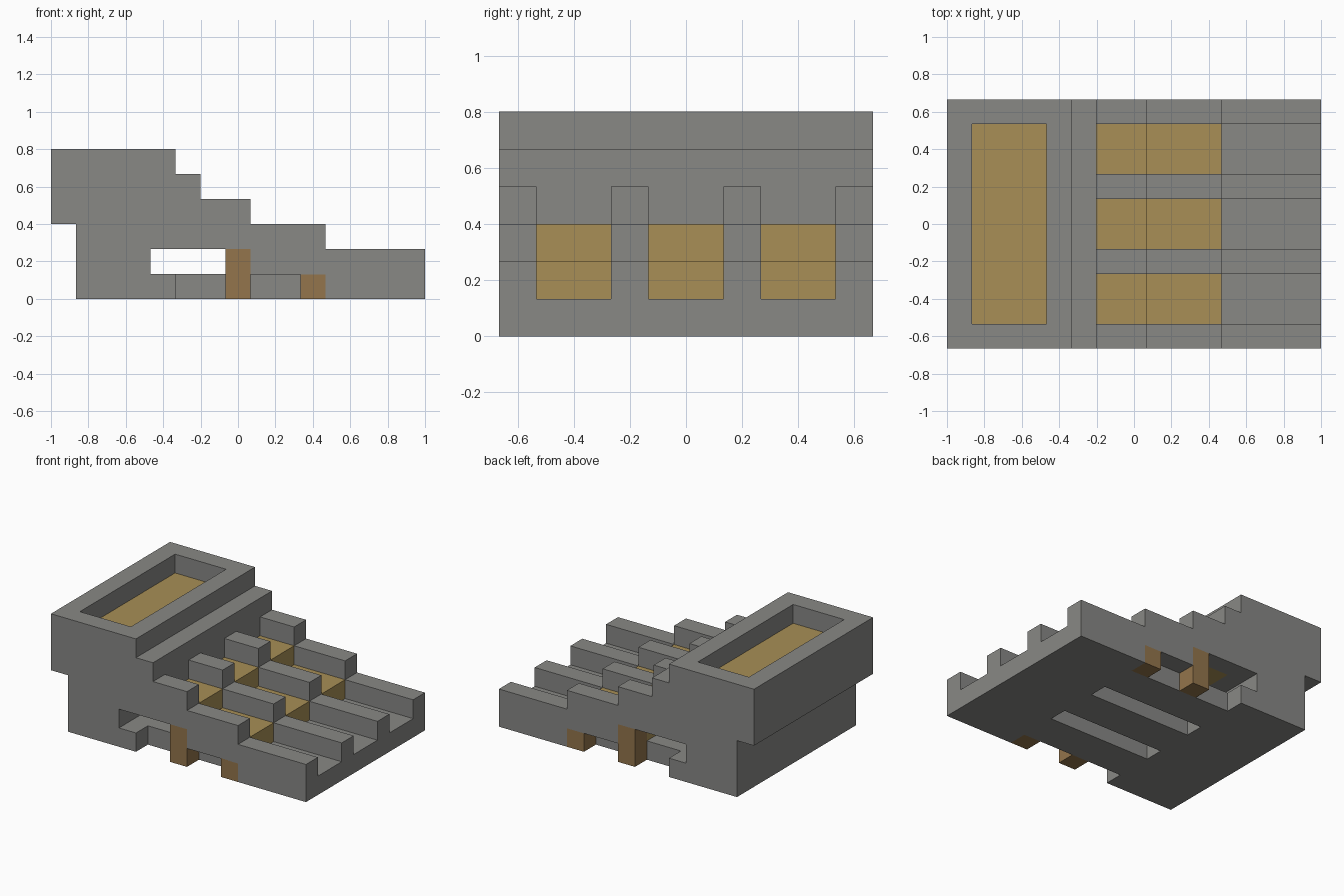
import bpy, bmesh
from mathutils import Vector

U = 2 / 15  # one block

cube = bpy.data.objects.get("Cube")
if cube:
    bpy.data.objects.remove(cube, do_unlink=True)


def material(name, colour):
    m = bpy.data.materials.new(name)
    m.use_nodes = True
    m.diffuse_color = (*colour, 1)
    m.node_tree.nodes["Principled BSDF"].inputs["Base Color"].default_value = (*colour, 1)
    return m


stone = material("grey stone", (0.246, 0.246, 0.235))
gold = material("sandy gold", (0.392, 0.275, 0.093))
wood = material("brown wood", (0.292, 0.178, 0.072))


def prism(name, profile, y0, y1, mat):
    """Side profile (x, z) in blocks, extruded from y0 to y1."""
    bm = bmesh.new()
    face = bm.faces.new([bm.verts.new(((x - 7.5) * U, y0 * U, z * U)) for x, z in profile])
    new = bmesh.ops.extrude_face_region(bm, geom=[face])["geom"]
    bmesh.ops.translate(bm, vec=Vector((0, (y1 - y0) * U, 0)),
                        verts=[v for v in new if isinstance(v, bmesh.types.BMVert)])
    bmesh.ops.recalc_face_normals(bm, faces=bm.faces)
    mesh = bpy.data.meshes.new(name)
    bm.to_mesh(mesh)
    bm.free()
    mesh.materials.append(mat)
    ob = bpy.data.objects.new(name, mesh)
    bpy.context.collection.objects.link(ob)
    return ob


def rect(x0, x1, z0, z1):
    return [(x0, z0), (x1, z0), (x1, z1), (x0, z1)]


# Stepped body with an overhanging basin end
body = prism("stepped_body", [
    (0, 3), (1, 3), (1, 0), (15, 0), (15, 2), (11, 2), (11, 3), (8, 3),
    (8, 4), (6, 4), (6, 5), (5, 5), (5, 6), (0, 6)], -5, 5, stone)

# Cutters: basin, cross tunnel, stepped channels, slots below the walls
channels = [(-4, -2), (-1, 1), (2, 4)]
channel_cut = [(5, 2), (7, 2), (7, 1), (16, 1), (16, 7), (6, 7), (6, 3), (5, 3)]
side_cut = [(5, -1), (11, -1), (11, .98), (8, .98), (8, 2), (5, 2)]
slot_cut = [(5, -1), (11, -1), (11, .98), (7, .98), (7, 1.5), (5, 1.5)]
cutters = [prism("basin_cutter", rect(1, 4, 4.5, 7), -4, 4, stone),
           prism("tunnel_cutter", rect(4, 7, 1, 2), -6, 6, stone)]
cutters += [prism("channel_cutter", channel_cut, a, b, stone) for a, b in channels]
cutters += [prism("side_cutter", side_cut, a, b, stone) for a, b in [(-6, -4), (4, 6)]]
cutters += [prism("slot_cutter", slot_cut, a, b, stone) for a, b in [(-2, -1), (1, 2)]]

for c in cutters:
    c.hide_render = True
    mod = body.modifiers.new(c.name, "BOOLEAN")
    mod.operation = "DIFFERENCE"
    mod.solver = "EXACT"
    mod.object = c

# Bake the cuts and drop the cutters
bpy.context.view_layer.update()
graph = bpy.context.evaluated_depsgraph_get()
baked = bpy.data.meshes.new_from_object(body.evaluated_get(graph))
body.modifiers.clear()
body.data = baked
baked.materials.clear()
baked.materials.append(stone)
for p in baked.polygons:
    p.material_index = 0
for c in cutters:
    bpy.data.objects.remove(c, do_unlink=True)

# Gold fillings of the basin and the channels
prism("basin_floor", rect(1, 4, 4.5, 5), -4, 4, gold)
bed = [(5, 2), (7, 2), (7, 1), (11, 1), (11, 2), (8, 2), (8, 3), (5, 3)]
for side, (a, b) in zip(("front", "middle", "back"), channels):
    prism(side + "_channel_bed", bed, a, b, gold)

# Wooden posts in the side openings
for side, a in (("front", -5), ("back", 4)):
    prism(side + "_tall_post", rect(7, 8, 0, 2), a, a + 1, wood)
    prism(side + "_short_post", rect(10, 11, 0, 1), a, a + 1, wood)
